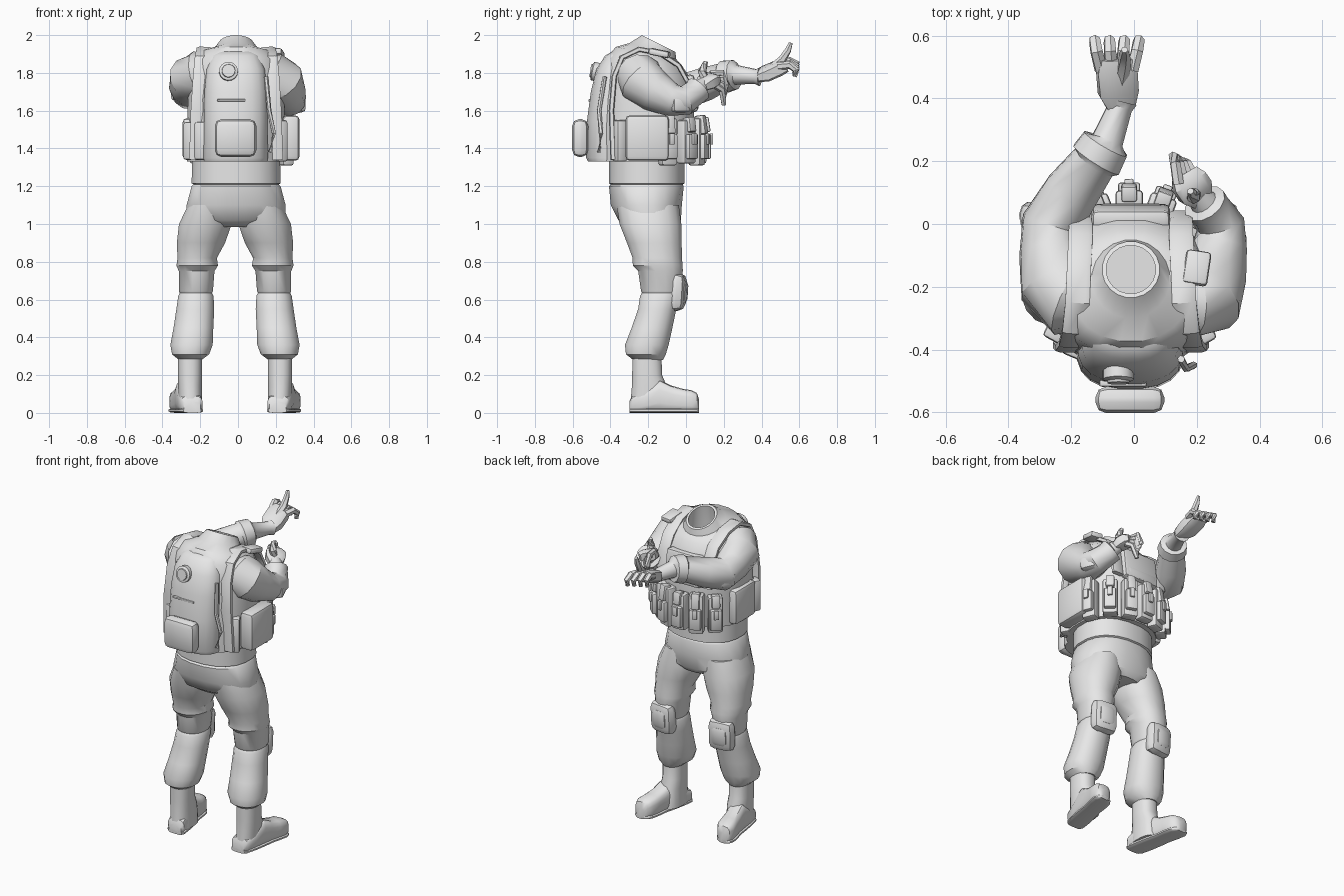
import bpy, bmesh, math
from mathutils import Vector, Matrix

grey = bpy.data.materials.new("plain_grey")
grey.diffuse_color = (0.8, 0.8, 0.8, 1)


def finish(name, bm):
    bmesh.ops.recalc_face_normals(bm, faces=bm.faces)
    me = bpy.data.meshes.new(name)
    bm.to_mesh(me)
    bm.free()
    me.materials.append(grey)
    ob = bpy.data.objects.new(name, me)
    bpy.context.collection.objects.link(ob)
    return ob


def loft(name, rings, n=16):
    """Skin superellipse rings given as (centre, u axis, v axis, power)."""
    bm = bmesh.new()
    loops = []
    for c, u, v, p in rings:
        loop = []
        for i in range(n):
            a = 2 * math.pi * (i + 0.5) / n
            cs, sn = math.cos(a), math.sin(a)
            e = 2 / p
            k = math.copysign(abs(cs) ** e, cs)
            m = math.copysign(abs(sn) ** e, sn)
            loop.append(bm.verts.new(Vector(c) + Vector(u) * k + Vector(v) * m))
        loops.append(loop)
    for a, b in zip(loops, loops[1:]):
        for i in range(n):
            j = (i + 1) % n
            bm.faces.new((a[i], a[j], b[j], b[i]))
    bm.faces.new(loops[0])
    bm.faces.new(loops[-1])
    return finish(name, bm)


def level(cx, y0, y1, z, rx, slope=0, p=2.0):
    """Ring around the z axis spanning y0..y1, optionally tilted."""
    ry = (y1 - y0) / 2
    return ((cx, (y0 + y1) / 2, z), (rx, 0, 0), (0, ry, slope * ry), p)


def tube(name, pts, n=12, flat=1.0, side=None):
    """Tube through (x, y, z, radius) points."""
    P = [Vector(p[:3]) for p in pts]
    rings = []
    for i, p in enumerate(pts):
        t = (P[min(i + 1, len(P) - 1)] - P[max(i - 1, 0)]).normalized()
        u = Vector(side) if side else t.cross(Vector((0.13, 0.1, 1)))
        u = (u - t * u.dot(t)).normalized()
        rings.append((P[i], u * p[3], t.cross(u) * p[3] * flat, 2.0 if flat == 1 else 4.0))
    return loft(name, rings, n)


def box(name, loc, size, rz=0, rx=0, bevel=0.012):
    bm = bmesh.new()
    bmesh.ops.create_cube(bm, size=1)
    bmesh.ops.scale(bm, vec=size, verts=bm.verts)
    bmesh.ops.bevel(bm, geom=bm.edges[:], offset=bevel, segments=2, profile=0.5, affect='EDGES')
    rot = Matrix.Rotation(rz, 4, 'Z') @ Matrix.Rotation(rx, 4, 'X')
    bmesh.ops.transform(bm, matrix=Matrix.Translation(loc) @ rot, verts=bm.verts)
    return finish(name, bm)


# Trousers: seat and belt
loft("trouser_seat", [level(-.01, -.41, -.005, 1.37, .235, 0, 2.3),
                      level(-.01, -.41, -.005, 1.215, .238, 0, 2.3),
                      level(-.01, -.40, -.015, 1.21, .228, 0, 2.3),
                      level(-.01, -.41, -.01, 1.20, .238, 0, 2.3),
                      level(-.01, -.40, -.02, 1.10, .265, 0, 2.3),
                      level(-.01, -.36, -.025, 1.02, .265, 0, 2.3),
                      level(-.01, -.31, -.05, .985, .17)], 20)

# Legs, knee pads and boots
LEG = [(1.10, .14, -.37, -.035, .11), (1.0, .157, -.355, -.022, .142), (.9, .18, -.315, -.02, .13),
       (.82, .2, -.285, -.02, .106), (.78, .2, -.284, -.015, .112), (.75, .203, -.255, -.015, .096),
       (.645, .207, -.24, -.025, .092), (.635, .207, -.235, -.03, .087), (.62, .207, -.245, -.03, .095),
       (.55, .21, -.255, -.05, .102), (.45, .22, -.29, -.07, .107), (.36, .23, -.325, -.09, .114),
       (.31, .235, -.32, -.105, .10), (.28, .237, -.28, -.12, .06)]
FOOT = [(-.30, .045, .06), (-.285, .058, .09), (-.22, .062, .12), (-.14, .06, .175), (-.08, .056, .145),
        (-.02, .06, .128), (.03, .06, .12), (.058, .045, .105), (.07, .025, .07)]
for s, side in ((1, "right"), (-1, "left")):
    cx = lambda x: s * x - .016
    loft("leg_" + side, [level(cx(x), a, b, z, r, 0, 2.2) for z, x, a, b, r in LEG])
    loft("boot_shaft_" + side, [level(cx(x), a, b, z, r, 0, 2.4) for z, x, a, b, r in
                                ((.33, .238, -.285, -.13, .065), (.2, .238, -.286, -.125, .065),
                                 (.14, .238, -.288, -.10, .064), (.02, .234, -.298, -.09, .062))])
    for part, grow, cut in (("boot_foot_", 0, 9), ("boot_sole_", .003, .025)):
        loft(part + side, [((cx(.245 + (y + .2) * .19), y, min(h, cut) / 2), (w + grow, 0, 0),
                            (0, 0, min(h, cut) / 2), 3.2) for y, w, h in FOOT], 14)
    box("knee_pad_" + side, (cx(.21), -.047, .64), (.165, .09, .2), s * -.12, -.06, .042)
    box("knee_pad_cap_" + side, (cx(.212), -.03, .64), (.11, .075, .13), s * -.12, -.06, .03)

# Torso in vest, running up into the hollow collar
loft("vest_torso", [level(-.01, -.47, .03, 1.33, .262, 0, 2.2),
                    level(-.01, -.475, .045, 1.5, .262, 0, 2.2),
                    level(-.01, -.465, .045, 1.66, .258, 0, 2.2),
                    level(-.01, -.445, .02, 1.78, .25, 0, 2.2),
                    level(-.01, -.42, -.02, 1.86, .235, -.1, 2.2),
                    level(-.01, -.375, -.05, 1.905, .19, -.2, 2.1),
                    level(-.01, -.30, -.05, 1.915, .125, -.35),
                    level(-.01, -.235, -.055, 1.955, .092, -.5),
                    level(-.01, -.222, -.068, 1.955, .079, -.5),
                    level(-.01, -.24, -.06, 1.85, .09, -.4),
                    level(-.01, -.25, -.05, 1.60, .09)], 20)

# Back plate with bag, seam and round cap
loft("back_plate", [level(-.012, y, -.28, z, r, 0, 2.4) for z, y, r in
                    ((1.33, -.52, .168), (1.35, -.53, .172), (1.55, -.525, .17), (1.7, -.505, .168),
                     (1.82, -.475, .155), (1.89, -.43, .125), (1.915, -.39, .10))], 20)
box("back_bag", (-.013, -.56, 1.455), (.22, .085, .2), 0, 0, .035)
box("back_seam", (-.035, -.507, 1.655), (.15, .02, .012), 0, 0, .004)
tube("round_cap", [(-.05, -.45, 1.80, .05), (-.05, -.495, 1.81, .05), (-.05, -.50, 1.811, .036),
                   (-.05, -.507, 1.812, .034)], 14)

# Shoulder straps over each side
for s, side in ((1, "right"), (-1, "left")):
    x = lambda v: s * v - .01
    tube("shoulder_strap_" + side,
         [(x(.205), -.385, 1.34, .045), (x(.2), -.395, 1.6, .042), (x(.19), -.38, 1.78, .04),
          (x(.18), -.34, 1.88, .04), (x(.17), -.25, 1.925, .04), (x(.165), -.14, 1.905, .04),
          (x(.16), -.04, 1.84, .04), (x(.16), .01, 1.75, .038), (x(.16), .03, 1.6, .038)],
         8, .35, (1, 0, 0))
box("shoulder_pad", (.2, -.14, 1.905), (.08, .11, .035), -.15, -.2)
tube("back_cord", [(.15, -.43, 1.78, .012), (.165, -.46, 1.6, .012), (.19, -.45, 1.48, .012),
                   (.17, -.46, 1.38, .012)], 6)
box("chest_panel", (-.01, .02, 1.69), (.25, .07, .2), 0, .12, .02)
box("chest_flap", (-.01, .04, 1.63), (.2, .05, .06), 0, 0, .012)

# Side and back pouches
box("side_pouch_right", (.28, -.205, 1.455), (.09, .23, .24), 0, 0, .022)
box("side_pouch_left", (-.255, -.2, 1.45), (.075, .21, .22), 0, 0, .02)
box("rear_pouch_right", (.225, -.35, 1.44), (.06, .06, .22), .5)
box("rear_pouch_left", (-.245, -.34, 1.44), (.07, .07, .2), -.5)
box("radio", (-.19, -.395, 1.44), (.07, .06, .2), -.4)
tube("radio_knob", [(-.205, -.39, 1.53, .012), (-.205, -.39, 1.57, .012)], 8)

# Magazine pouches around the front
for i, deg in enumerate((22, 47, 70, 91, 112, 134)):
    a = math.radians(deg)
    at = lambda r, z: (-.01 + (.262 + r) * math.cos(a), -.2 + (.255 + r) * math.sin(a), z)
    rz = a - math.pi / 2
    tall = .02 if i % 2 == 0 else 0
    box(f"magazine_pouch_{i}", at(.02, 1.435), (.088, .065, .23 + tall), rz)
    box(f"pouch_front_{i}", at(.06, 1.41), (.07, .035, .13), rz, 0, .008)
    box(f"pouch_flap_{i}", at(.045, 1.525), (.05, .05, .08 + tall), rz, .15, .008)
    box(f"pouch_buckle_{i}", at(.08, 1.45), (.03, .018, .06), rz, 0, .005)

# Left arm reaching forward
tube("arm_left", [(-.14, -.24, 1.80, .09), (-.20, -.235, 1.79, .13), (-.245, -.19, 1.77, .125),
                  (-.262, -.09, 1.73, .105), (-.262, .0, 1.705, .098), (-.20, .10, 1.74, .09),
                  (-.125, .20, 1.78, .075), (-.12, .205, 1.78, .088), (-.09, .255, 1.79, .08),
                  (-.085, .265, 1.79, .052), (-.045, .37, 1.78, .04), (-.04, .39, 1.78, .05)])
box("elbow_pad_left", (-.30, .02, 1.70), (.09, .1, .1), -.6, 0, .025)
tube("palm_left", [(-.04, .37, 1.78, .045), (-.05, .42, 1.795, .065), (-.055, .49, 1.825, .066),
                   (-.055, .53, 1.84, .055)], 8, .6)

# Right arm folded across the front
tube("arm_right", [(.13, -.24, 1.80, .09), (.18, -.245, 1.79, .12), (.225, -.235, 1.755, .128),
                   (.25, -.16, 1.70, .11), (.273, -.07, 1.655, .088), (.275, .0, 1.655, .078),
                   (.24, .045, 1.695, .07), (.225, .065, 1.715, .072), (.222, .07, 1.72, .045),
                   (.20, .095, 1.74, .038)])
box("elbow_pad_right", (.31, -.03, 1.635), (.08, .11, .09), .4, 0, .025)
tube("palm_right", [(.215, .08, 1.73, .04), (.195, .105, 1.75, .06), (.175, .135, 1.765, .06),
                    (.16, .16, 1.765, .045)], 8, .6)

# Fingers and thumbs
for i in range(4):
    f = i - 1.5
    bx = -.055 + f * .033
    tube(f"finger_left_{i}", [(bx, .49, 1.835, .022), (bx + f * .01, .55, 1.865 - .008 * i, .021),
                              (bx + f * .014, .585, 1.85 - .012 * i, .019),
                              (bx + f * .014, .575, 1.81 - .01 * i, .014)], 6)
    tube(f"finger_right_{i}", [(.165 + f * .016, .14 + f * .008, 1.765 - f * .02, .019),
                               (.15 + f * .012, .19, 1.755 - f * .03, .018),
                               (.14 + f * .01, .215 - i * .006, 1.70 - f * .025, .016),
                               (.145, .20, 1.66 - f * .02, .012)], 6)
tube("thumb_left", [(-.04, .45, 1.82, .024), (-.03, .51, 1.87, .022), (-.03, .54, 1.92, .018),
                    (-.03, .555, 1.96, .011)], 6)
tube("thumb_right", [(.19, .10, 1.76, .024), (.19, .085, 1.81, .022), (.185, .10, 1.845, .016),
                     (.18, .105, 1.86, .011)], 6)

# Smooth cloth, sharp gear edges
bpy.ops.object.select_all(action='SELECT')
bpy.context.view_layer.objects.active = bpy.data.objects["vest_torso"]
bpy.ops.object.shade_smooth_by_angle(angle=math.radians(35))
